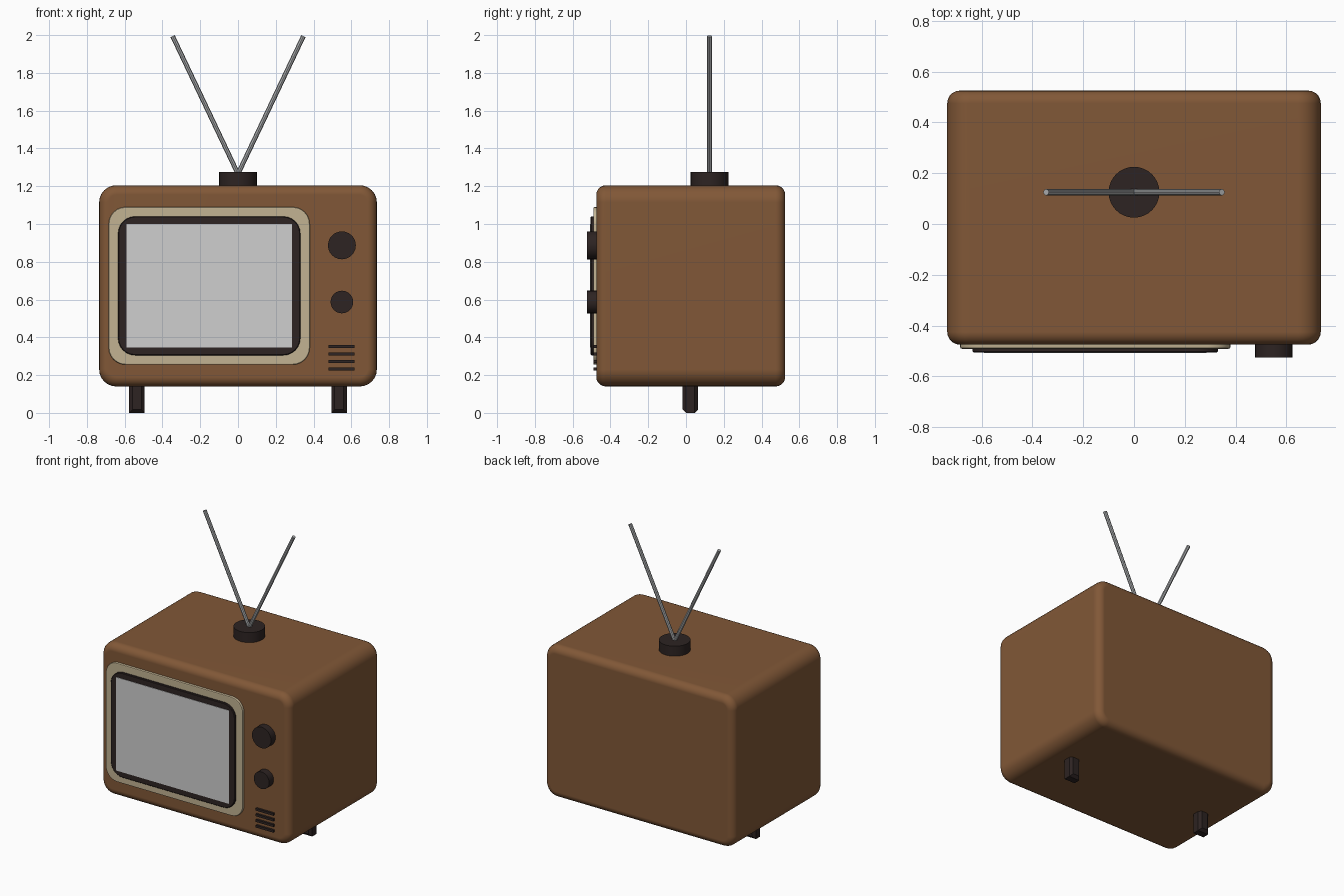
import bpy, bmesh, math
from mathutils import Vector

if "Cube" in bpy.data.objects:
    bpy.data.objects.remove(bpy.data.objects["Cube"])


def material(name, rgb):
    m = bpy.data.materials.new(name)
    m.diffuse_color = (*rgb, 1)
    m.use_nodes = True
    m.node_tree.nodes["Principled BSDF"].inputs["Base Color"].default_value = m.diffuse_color
    return m


WOOD = material("brown_wood", (0.22, 0.097, 0.038))
CREAM = material("cream_trim", (0.54, 0.45, 0.29))
DARK = material("dark_plastic", (0.026, 0.017, 0.016))
GLASS = material("grey_screen", (0.62, 0.62, 0.62))
METAL = material("antenna_metal", (0.40, 0.41, 0.42))


def finish(name, bm, mat):
    bmesh.ops.recalc_face_normals(bm, faces=bm.faces[:])
    me = bpy.data.meshes.new(name)
    bm.to_mesh(me)
    bm.free()
    me.materials.append(mat)
    ob = bpy.data.objects.new(name, me)
    bpy.context.collection.objects.link(ob)
    bpy.ops.object.select_all(action='DESELECT')
    ob.select_set(True)
    bpy.context.view_layer.objects.active = ob
    bpy.ops.object.shade_smooth_by_angle(angle=math.radians(32))
    mod = ob.modifiers.new("weighted_normals", 'WEIGHTED_NORMAL')
    mod.keep_sharp = True
    return ob


def outline(x0, x1, z0, z1, r, inset, seg):
    """Rounded rectangle in the XZ plane, pulled inwards by inset."""
    pts = []
    corners = [(x1 - r, z1 - r), (x0 + r, z1 - r), (x0 + r, z0 + r), (x1 - r, z0 + r)]
    for i, (cx, cz) in enumerate(corners):
        for k in range(seg + 1):
            a = math.pi / 2 * (i + k / seg)
            pts.append((cx + (r - inset) * math.cos(a), cz + (r - inset) * math.sin(a)))
    return pts


def rounded_block(name, x0, x1, z0, z1, y0, y1, r, rim, mat, seg=6, steps=5):
    """Rounded rectangle extruded along y with rounded front and back rims."""
    quarter = [math.pi / 2 * k / steps for k in range(steps + 1)]
    levels = [(y0 + rim * (1 - math.cos(a)), rim * (1 - math.sin(a))) for a in quarter]
    levels += [(y1 - rim * (1 - math.cos(a)), rim * (1 - math.sin(a))) for a in reversed(quarter)]
    bm = bmesh.new()
    rings = [[bm.verts.new((x, y, z)) for x, z in outline(x0, x1, z0, z1, r, d, seg)]
             for y, d in levels]
    n = len(rings[0])
    for a, b in zip(rings, rings[1:]):
        for i in range(n):
            j = (i + 1) % n
            bm.faces.new((a[i], a[j], b[j], b[i]))
    bm.faces.new(rings[0])
    bm.faces.new(rings[-1])
    return finish(name, bm, mat)


def box(name, x0, x1, y0, y1, z0, z1, mat):
    bm = bmesh.new()
    bmesh.ops.create_cube(bm, size=1)
    for v in bm.verts:
        v.co = Vector(((x0 + x1) / 2 + v.co.x * (x1 - x0),
                       (y0 + y1) / 2 + v.co.y * (y1 - y0),
                       (z0 + z1) / 2 + v.co.z * (z1 - z0)))
    return finish(name, bm, mat)


def rod(name, a, b, r, sides, mat):
    """Cylinder from point a to point b."""
    a, b = Vector(a), Vector(b)
    bm = bmesh.new()
    bmesh.ops.create_cone(bm, cap_ends=True, segments=sides, radius1=r, radius2=r,
                          depth=(b - a).length)
    bm.transform((b - a).to_track_quat('Z', 'Y').to_matrix().to_4x4())
    bmesh.ops.translate(bm, verts=bm.verts[:], vec=(a + b) / 2)
    return finish(name, bm, mat)


# Cabinet
rounded_block("cabinet", -0.735, 0.735, 0.14, 1.205, -0.475, 0.525, 0.09, 0.05, WOOD)

# Screen surround, dark inner frame and glass
rounded_block("screen_bezel", -0.685, 0.38, 0.255, 1.09, -0.491, -0.46, 0.09, 0.008, CREAM, steps=2)
rounded_block("screen_frame", -0.635, 0.33, 0.305, 1.04, -0.505, -0.47, 0.09, 0.004, DARK, steps=1)
box("screen", -0.59, 0.285, -0.508, -0.50, 0.345, 1.0, GLASS)

# Control knobs
for name, z, r in (("channel_knob", 0.887, 0.074), ("volume_knob", 0.587, 0.06)):
    rod(name, (0.55, -0.46, z), (0.55, -0.525, z), r, 24, DARK)

# Speaker slots
for i in range(4):
    z = 0.233 + 0.0395 * i
    box(f"speaker_slot_{i + 1}", 0.48, 0.617, -0.49, -0.47, z - 0.008, z + 0.008, DARK)

# Legs: square posts with chamfered edges
for side, x in (("left", -0.535), ("right", 0.535)):
    leg = box(f"{side}_leg", x - 0.041, x + 0.041, -0.018, 0.064, 0, 0.17, DARK)
    bm = bmesh.new()
    bm.from_mesh(leg.data)
    edges = [e for e in bm.edges
             if abs(e.verts[0].co.z - e.verts[1].co.z) > 0.1
             or (abs(e.verts[0].co.x - e.verts[1].co.x) > 0.05 and e.verts[0].co.z < 0.01)]
    bmesh.ops.bevel(bm, geom=edges, offset=0.018, segments=1, affect='EDGES')
    for f in bm.faces:
        f.smooth = False
    bm.to_mesh(leg.data)
    bm.free()

# Antenna base and the two aerials
rod("antenna_base", (0, 0.125, 1.19), (0, 0.125, 1.275), 0.1, 32, DARK)
for side, s in (("left", -1), ("right", 1)):
    rod(f"{side}_antenna", (0, 0.125, 1.265), (s * 0.346, 0.125, 1.994), 0.0125, 8, METAL)
